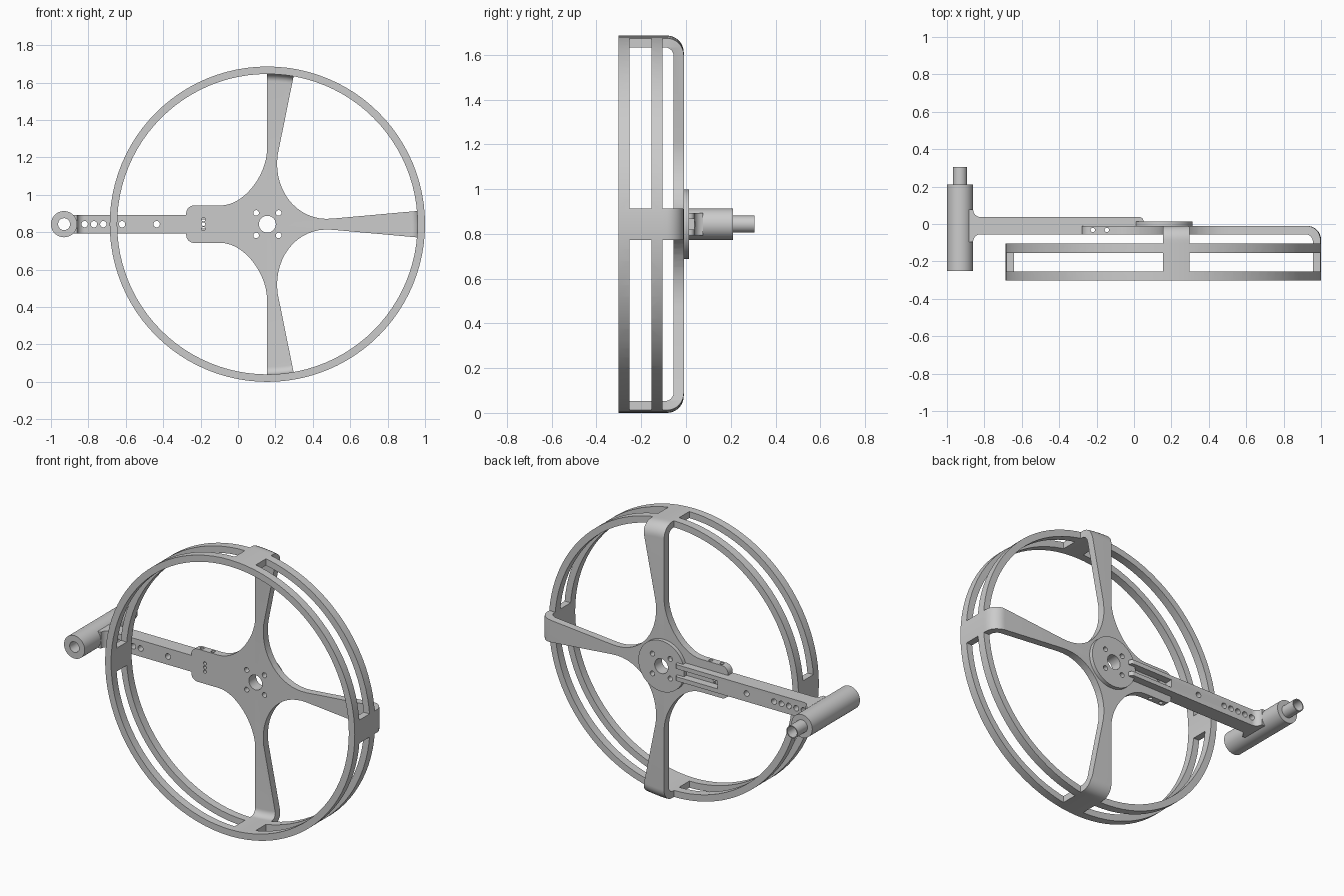
import bpy, bmesh
from math import cos, sin, pi, radians
from mathutils import Matrix, Vector
from mathutils.geometry import interpolate_bezier

if "Cube" in bpy.data.objects:
    bpy.data.objects.remove(bpy.data.objects["Cube"], do_unlink=True)

HUB_X, HUB_Z = 0.157, 0.843
RIM, WALL = 0.843, 0.04
ARM_BACK, ARM_FRONT = -0.01, -0.055
RING_FRONT, RING_BACK = -0.302, -0.105


def finish(bm, name):
    bmesh.ops.recalc_face_normals(bm, faces=bm.faces)
    mesh = bpy.data.meshes.new(name)
    bm.to_mesh(mesh)
    bm.free()
    obj = bpy.data.objects.new(name, mesh)
    bpy.context.collection.objects.link(obj)
    return obj


def revolve(name, profile, x=HUB_X, steps=96):
    """Spin a closed (radius, y) profile about a y axis through x."""
    bm = bmesh.new()
    vs = [bm.verts.new((x + r, y, HUB_Z)) for r, y in profile]
    es = [bm.edges.new((a, b)) for a, b in zip(vs, vs[1:] + vs[:1])]
    bmesh.ops.spin(bm, geom=vs + es, cent=(x, 0, HUB_Z), axis=(0, 1, 0),
                   angle=2 * pi, steps=steps, use_merge=True)
    bmesh.ops.remove_doubles(bm, verts=bm.verts, dist=1e-5)
    return finish(bm, name)


def prism(name, points, lo, hi, axis="y"):
    """Extrude an outline in x-z along y, or in x-y along z."""
    bm = bmesh.new()
    place = (lambda u, v: (u, lo, v)) if axis == "y" else (lambda u, v: (u, v, lo))
    face = bm.faces.new([bm.verts.new(place(u, v)) for u, v in points])
    out = bmesh.ops.extrude_face_region(bm, geom=[face])
    step = Vector((0, hi - lo, 0)) if axis == "y" else Vector((0, 0, hi - lo))
    bmesh.ops.translate(bm, vec=step,
                        verts=[v for v in out["geom"] if isinstance(v, bmesh.types.BMVert)])
    return finish(bm, name)


def box(name, x, y, z):
    return prism(name, [(x[0], z[0]), (x[1], z[0]), (x[1], z[1]), (x[0], z[1])], *y)


def arc(cx, cy, r, start, end, n=8):
    angles = [radians(start + (end - start) * i / n) for i in range(n + 1)]
    return [(cx + r * cos(a), cy + r * sin(a)) for a in angles]


def bezier(a, b, c, d):
    return [tuple(p) for p in interpolate_bezier(*[Vector(q) for q in (a, b, c, d)], 16)]


def combine(obj, tool, operation="DIFFERENCE"):
    tool.hide_render = True
    mod = obj.modifiers.new("cut", "BOOLEAN")
    mod.operation, mod.object, mod.solver = operation, tool, "EXACT"
    bpy.context.view_layer.objects.active = obj
    bpy.ops.object.modifier_apply(modifier=mod.name)
    bpy.data.objects.remove(tool, do_unlink=True)


def drill(obj, u, v, r, axis="y"):
    circle = arc(u, v, r, 0, 345, 23)
    lo, hi = (-0.4, 0.4) if axis == "y" else (0.5, 1.2)
    combine(obj, prism("drill_cutter", circle, lo, hi, axis))


# Rim: one wide hoop, opened by windows that leave four bridges
inner = RIM - WALL
rim = revolve("slotted_rim", [(inner, RING_FRONT), (RIM, RING_FRONT),
                              (RIM, RING_BACK), (inner, RING_BACK)])
windows = revolve("window_cutter", [(0.7, -0.253), (0.95, -0.253),
                                    (0.95, -0.155), (0.7, -0.155)])
combine(windows, box("bridge", (HUB_X - 0.002, HUB_X + 0.14), (-0.4, 0), (-0.3, 2)))
combine(windows, box("bridge", (-1, 1.4), (-0.4, 0), (HUB_Z - 0.071, HUB_Z + 0.071)))
combine(rim, windows)

# Spider: a shallow cup with a rounded corner, trimmed to the arm outline
cup = ([(0.045, ARM_BACK)] + arc(RIM - 0.075, ARM_BACK - 0.075, 0.075, 90, 0)
       + [(RIM, RING_BACK), (inner, RING_BACK)]
       + arc(inner - 0.04, ARM_FRONT - 0.04, 0.04, 0, 90) + [(0.045, ARM_FRONT)])
spider = revolve("three_arm_spider", cup)
upper = (arc(-0.392, 0.058, 0.042, 180, 90)
         + bezier((-0.25, 0.1), (-0.12, 0.1), (-0.002, 0.27), (-0.002, 0.4))
         + [(-0.002, 0.9), (0.14, 0.9), (0.14, 0.79)]
         + bezier((0.055, 0.37), (0.03, 0.18), (0.16, 0.01), (0.35, 0.03))
         + [(0.795, 0.07), (0.9, 0.07)])
outline = upper + [(x, -z) for x, z in reversed(upper)]
outline = [(HUB_X + x, HUB_Z + z) for x, z in outline]
combine(spider, prism("outline_cutter", outline, -0.2, 0.1), "INTERSECT")

# Hub disc on the back of the spider
disc = revolve("hub_disc", [(0.045, -0.012), (0.155, -0.012),
                            (0.155, 0.014), (0.045, 0.014)])

# Crank bar: flared into the handle, stepped over the lug, forked at the hub
bar_outline = ([(-0.885, -0.095)] + arc(-0.82, -0.095, 0.04, 180, 90)
               + [(-0.275, ARM_FRONT), (-0.275, -0.011), (0.05, -0.011)]
               + arc(0.03, 0.017, 0.02, 0, 90)
               + arc(-0.82, 0.077, 0.04, 270, 180) + [(-0.885, 0.077)])
bar = prism("crank_bar", bar_outline, HUB_Z - 0.05, HUB_Z + 0.05, "z")
combine(bar, box("slot_cutter", (-0.24, 0.1), (-0.03, 0.1), (HUB_Z - 0.024, HUB_Z + 0.024)))

# Handle sleeve with its hollow pin
handle = revolve("handle_sleeve", [(0.032, -0.25), (0.07, -0.25), (0.07, 0.21),
                                   (0.038, 0.21), (0.038, 0.305), (0.032, 0.305)],
                 x=-0.93, steps=48)

# Bolt holes round the hub, along the bar and through the lug
for i in range(4):
    a = pi / 4 + i * pi / 2
    for part in (spider, disc):
        drill(part, HUB_X + 0.085 * cos(a), HUB_Z + 0.085 * sin(a), 0.015)
for x in [-0.82 + 0.05 * i for i in range(5)] + [-0.435]:
    drill(bar, x, HUB_Z, 0.017)
for i in (-1, 0, 1):
    drill(spider, -0.185, HUB_Z + 0.025 * i, 0.01)
for x in (-0.22, -0.145):
    drill(spider, x, -0.032, 0.012, "z")

for obj in (rim, spider, disc, bar, handle):
    bpy.ops.object.select_all(action="DESELECT")
    obj.select_set(True)
    bpy.context.view_layer.objects.active = obj
    bpy.ops.object.shade_smooth_by_angle(angle=radians(30))
